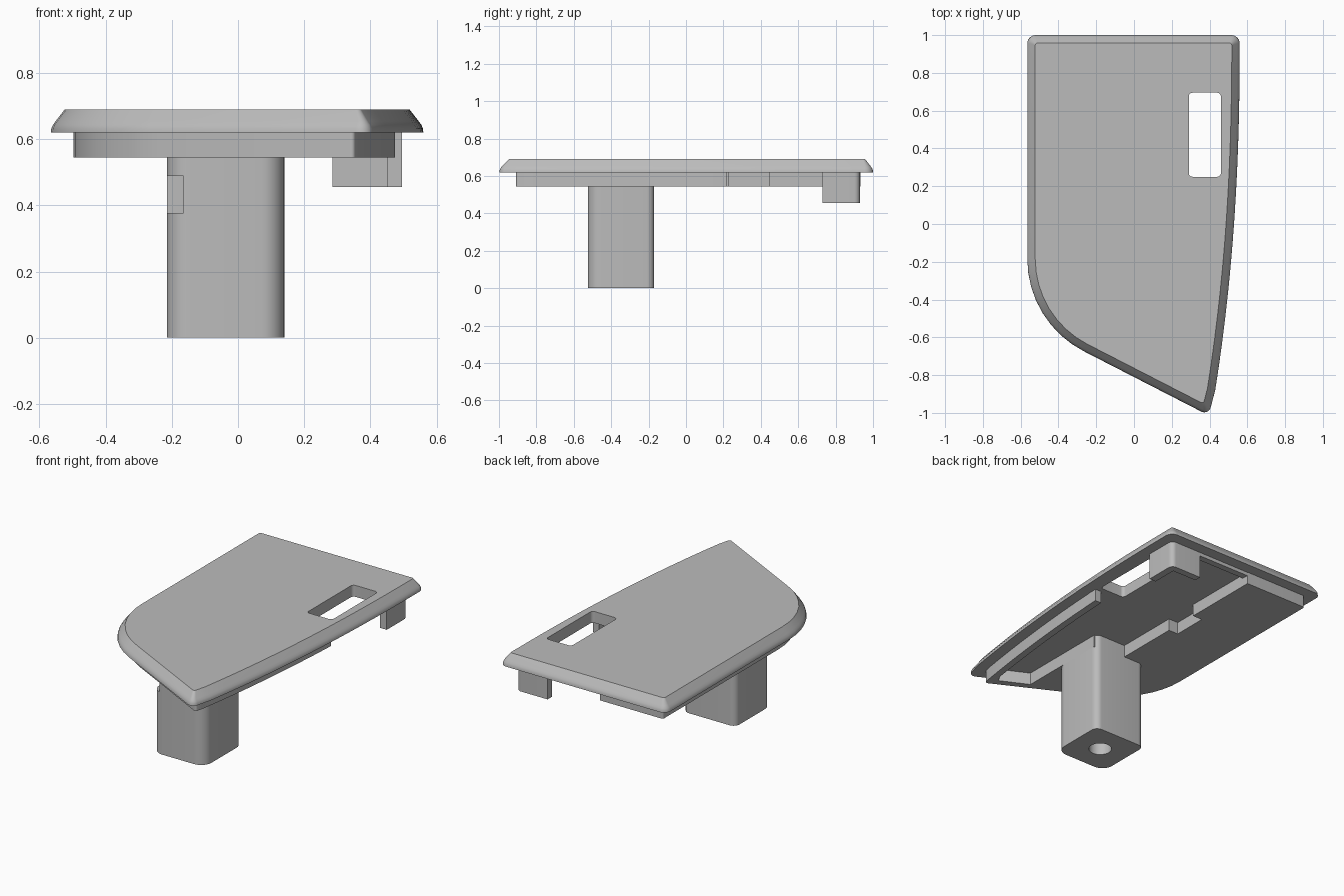
import bpy, bmesh, math
from mathutils import Vector

if "Cube" in bpy.data.objects:
    bpy.data.objects.remove(bpy.data.objects["Cube"])

grey = bpy.data.materials.new("plain grey")
grey.use_nodes = True
COLOUR = (0.5, 0.5, 0.5, 1)
grey.diffuse_color = COLOUR
grey.node_tree.nodes["Principled BSDF"].inputs["Base Color"].default_value = COLOUR


def right_edge(y):
    """The bowed right-hand side of the panel."""
    return 0.56 - 0.15 * ((1 - y) / 2) ** 2.3


def inset(corners, d):
    """Move every side of an anticlockwise polygon inwards by d."""
    out = []
    for i, (x, y, r) in enumerate(corners):
        p = Vector((x, y))
        a = (p - Vector(corners[i - 1][:2])).normalized()
        b = (Vector(corners[(i + 1) % len(corners)][:2]) - p).normalized()
        n = Vector((-a.y, a.x)) + Vector((-b.y, b.x))
        p = p + n * (2 * d / n.length_squared)
        out.append((p.x, p.y, max(r - d, 0.012) if r else 0))
    return out


def rounded(corners, steps=8):
    """Replace each (x, y, radius) corner with an arc."""
    out = []
    for i, (x, y, r) in enumerate(corners):
        p = Vector((x, y))
        if not r:
            out.append(p)
            continue
        a = (Vector(corners[i - 1][:2]) - p).normalized()
        b = (Vector(corners[(i + 1) % len(corners)][:2]) - p).normalized()
        half = a.angle(b) / 2
        centre = p + (a + b).normalized() * (r / math.sin(half))
        start = p + a * (r / math.tan(half)) - centre
        end = p + b * (r / math.tan(half)) - centre
        sweep = start.angle_signed(end)
        for k in range(steps + 1):
            t = -sweep * k / steps
            out.append(centre + Vector((start.x * math.cos(t) - start.y * math.sin(t),
                                        start.x * math.sin(t) + start.y * math.cos(t))))
    return out


def loft(name, rings):
    """Stack (points, z) rings into a closed solid."""
    bm = bmesh.new()
    loops = [[bm.verts.new((p[0], p[1], z)) for p in pts] for pts, z in rings]
    for low, high in zip(loops, loops[1:]):
        for i in range(len(low)):
            bm.faces.new((low[i - 1], low[i], high[i], high[i - 1]))
    bm.faces.new(loops[0][::-1])
    bm.faces.new(loops[-1])
    bmesh.ops.recalc_face_normals(bm, faces=bm.faces)
    mesh = bpy.data.meshes.new(name)
    bm.to_mesh(mesh)
    bm.free()
    mesh.materials.append(grey)
    obj = bpy.data.objects.new(name, mesh)
    bpy.context.collection.objects.link(obj)
    return obj


def prism(name, pts, z0, z1):
    return loft(name, [(pts, z0), (pts, z1)])


def rect(x0, x1, y0, y1, r=0.0):
    return rounded([(x0, y0, r), (x1, y0, r), (x1, y1, r), (x0, y1, r)])


def activate(obj):
    bpy.ops.object.select_all(action='DESELECT')
    obj.select_set(True)
    bpy.context.view_layer.objects.active = obj


def cut(obj, cutter):
    mod = obj.modifiers.new("cut", 'BOOLEAN')
    mod.operation = 'DIFFERENCE'
    mod.solver = 'EXACT'
    mod.object = cutter
    activate(obj)
    bpy.ops.object.modifier_apply(modifier=mod.name)
    bpy.data.objects.remove(cutter)


# Panel outline, anticlockwise from the front tip
outline = [(0.395, -1.013, 0.035)]
outline += [(right_edge(y), y, 0) for y in [-0.88 + 0.13 * k for k in range(14)]]
outline += [(0.56, 1, 0.045), (-0.565, 1, 0.045), (-0.565, -0.52, 0.55)]
RIM, UNDER, TOP = 0.62, 0.545, 0.69

# Panel with sloping edge and a window
profile = [(0, RIM), (0.001, 0.632), (0.006, 0.643), (0.014, 0.654), (0.042, TOP)]
panel = loft("panel", [(rounded(inset(outline, d)), z) for d, z in profile])
cut(panel, prism("window_cutter", rect(0.29, 0.46, 0.25, 0.695, 0.02), 0.5, 0.8))

# Stepped layer beneath, hollowed to leave a rib on the right
base = prism("under_layer", rounded(inset(outline, 0.068)), UNDER, RIM)
pocket = [(-0.07, 1.2), (-0.07, 0.445), (-0.135, 0.445), (-0.135, 0.23), (-0.07, 0.23),
          (-0.07, -0.19), (0.14, -0.19), (0.14, -0.76), (0.31, -0.845)]
pocket += [(right_edge(y) - 0.11, y) for y in [-0.8 + 0.17 * k for k in range(7)]]
pocket += [(0.8, 0.22), (0.8, 1.2)]
cut(base, prism("pocket_cutter", pocket, 0.5, 0.7))
back_lip = prism("back_lip", rect(-0.08, 0.3, 0.89, 0.93), 0.598, RIM)

# Post with a screw hole and a side notch
post = prism("post", rounded([(-0.215, -0.525, 0.07), (0.14, -0.525, 0.07),
                              (0.14, -0.17, 0.04), (-0.215, -0.17, 0.04)]), 0, RIM)
hole = [(0.065 * math.cos(t * math.pi / 16) - 0.037, 0.065 * math.sin(t * math.pi / 16) - 0.347)
        for t in range(32)]
cut(post, prism("hole_cutter", hole, -0.1, 0.35))
cut(post, prism("notch_cutter", rect(-0.3, -0.165, -0.6, -0.42), 0.377, 0.488))

# Corner clip
clip = prism("corner_clip", rounded([(0.285, 0.887, 0), (0.45, 0.887, 0), (0.45, 0.73, 0),
                                     (0.495, 0.73, 0), (0.495, 0.93, 0.03), (0.285, 0.93, 0)]),
             0.455, RIM)

for part in (panel, base, back_lip, post, clip):
    activate(part)
    bpy.ops.object.shade_smooth_by_angle(angle=math.radians(25))
